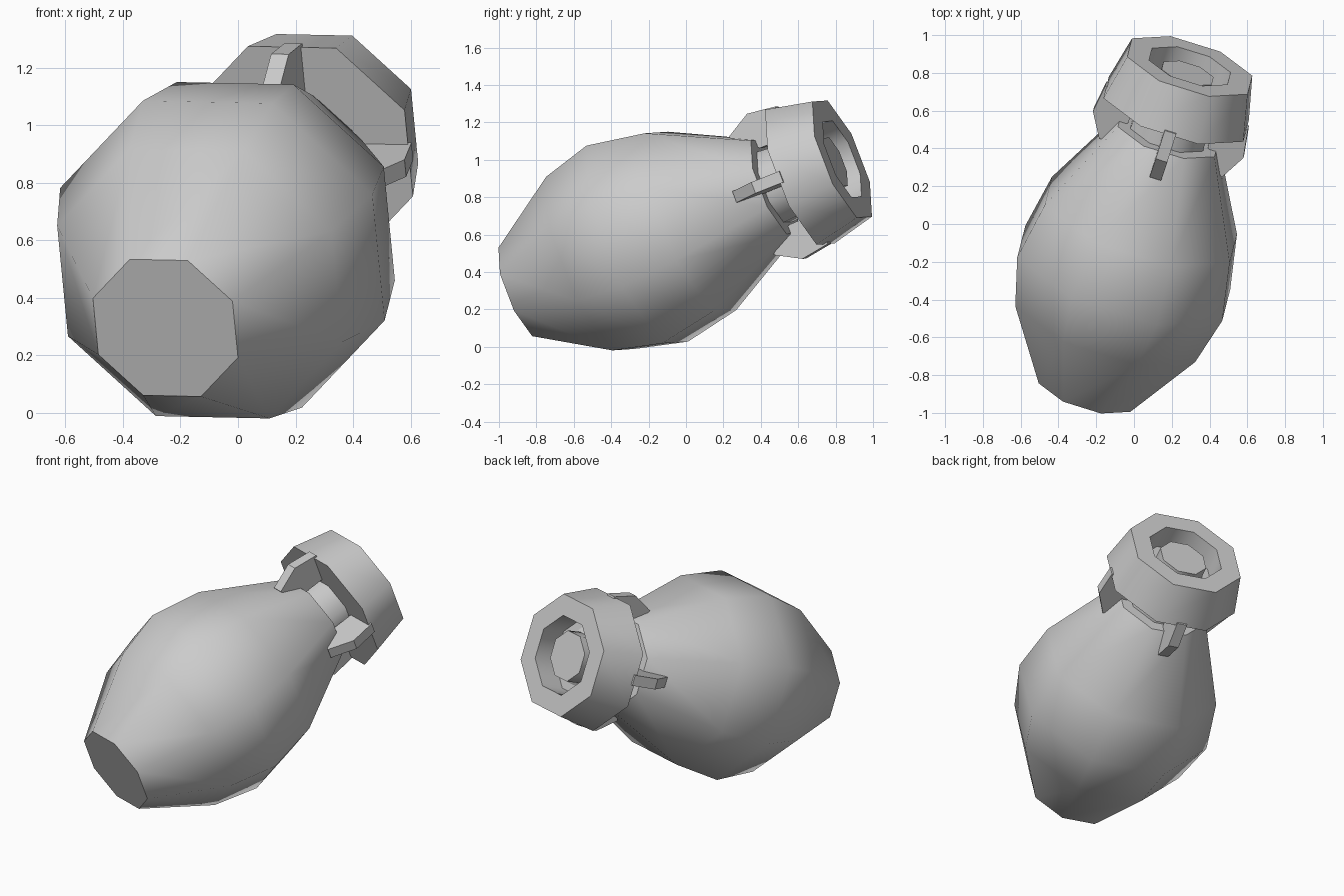
import bpy, bmesh, math
from mathutils import Vector, Matrix

if "Cube" in bpy.data.objects:
    bpy.data.objects.remove(bpy.data.objects["Cube"])

# Tilted axis frame: local z runs along the bottle, local x towards the top fin
axis = Vector((0.283, 0.887, 0.366)).normalized()
up = Vector((-0.0907, -0.355, 0.931))
up = (up - axis * up.dot(axis)).normalized()
side = axis.cross(up)
frame = Matrix((up, side, axis)).transposed().to_4x4()
frame.translation = Vector((0.223, 0.608, 0.91))   # centre of the collar's rear face


def finish(name, bm, smooth):
    bmesh.ops.recalc_face_normals(bm, faces=bm.faces)
    bm.transform(frame)
    mesh = bpy.data.meshes.new(name)
    bm.to_mesh(mesh)
    bm.free()
    ob = bpy.data.objects.new(name, mesh)
    bpy.context.collection.objects.link(ob)
    if smooth:
        bpy.ops.object.select_all(action='DESELECT')
        ob.select_set(True)
        bpy.context.view_layer.objects.active = ob
        bpy.ops.object.shade_smooth_by_angle(angle=math.radians(50))
    return ob


def octagon_lathe(name, profile, closed=False):
    """profile: (distance along axis, circumradius); ends capped unless closed."""
    bm = bmesh.new()
    rings = []
    for s, r in profile:
        angles = [math.radians(22.5 + 45 * k) for k in range(8)]
        rings.append([bm.verts.new((r * math.cos(a), r * math.sin(a), s)) for a in angles])
    pairs = list(zip(rings, rings[1:]))
    if closed:
        pairs.append((rings[-1], rings[0]))
    else:
        bm.faces.new(rings[0])
        bm.faces.new(rings[-1])
    for a, b in pairs:
        for k in range(8):
            j = (k + 1) % 8
            bm.faces.new((a[k], a[j], b[j], b[k]))
    return finish(name, bm, True)


# Bulging body with flat nose
octagon_lathe("body", [(-1.68, 0.275), (-1.26, 0.54), (-0.98, 0.615),
                       (-0.66, 0.555), (-0.15, 0.29)])
# Neck passing through the collar, its end showing in the recess
octagon_lathe("neck", [(-0.17, 0.22), (0.09, 0.20), (0.12, 0.15), (0.215, 0.15)])
# Tapered collar with a recessed opening
octagon_lathe("collar", [(0.0, 0.42), (0.256, 0.361), (0.256, 0.235),
                         (0.10, 0.235), (0.10, 0.13), (0.0, 0.13)], closed=True)

# Four fins between body and collar
fin_profile = [(-0.28, 0.34), (-0.14, 0.417), (0.02, 0.395), (0.02, 0.22),
               (-0.14, 0.22), (-0.26, 0.30)]
for i in range(4):
    bm = bmesh.new()
    rows = [[bm.verts.new((r, t, s)) for s, r in fin_profile] for t in (-0.032, 0.032)]
    for row in rows:
        bm.faces.new(row)
    n = len(fin_profile)
    for k in range(n):
        j = (k + 1) % n
        bm.faces.new((rows[0][k], rows[0][j], rows[1][j], rows[1][k]))
    bm.transform(Matrix.Rotation(math.pi / 2 * i, 4, 'Z'))
    finish("fin_%d" % (i + 1), bm, False)
